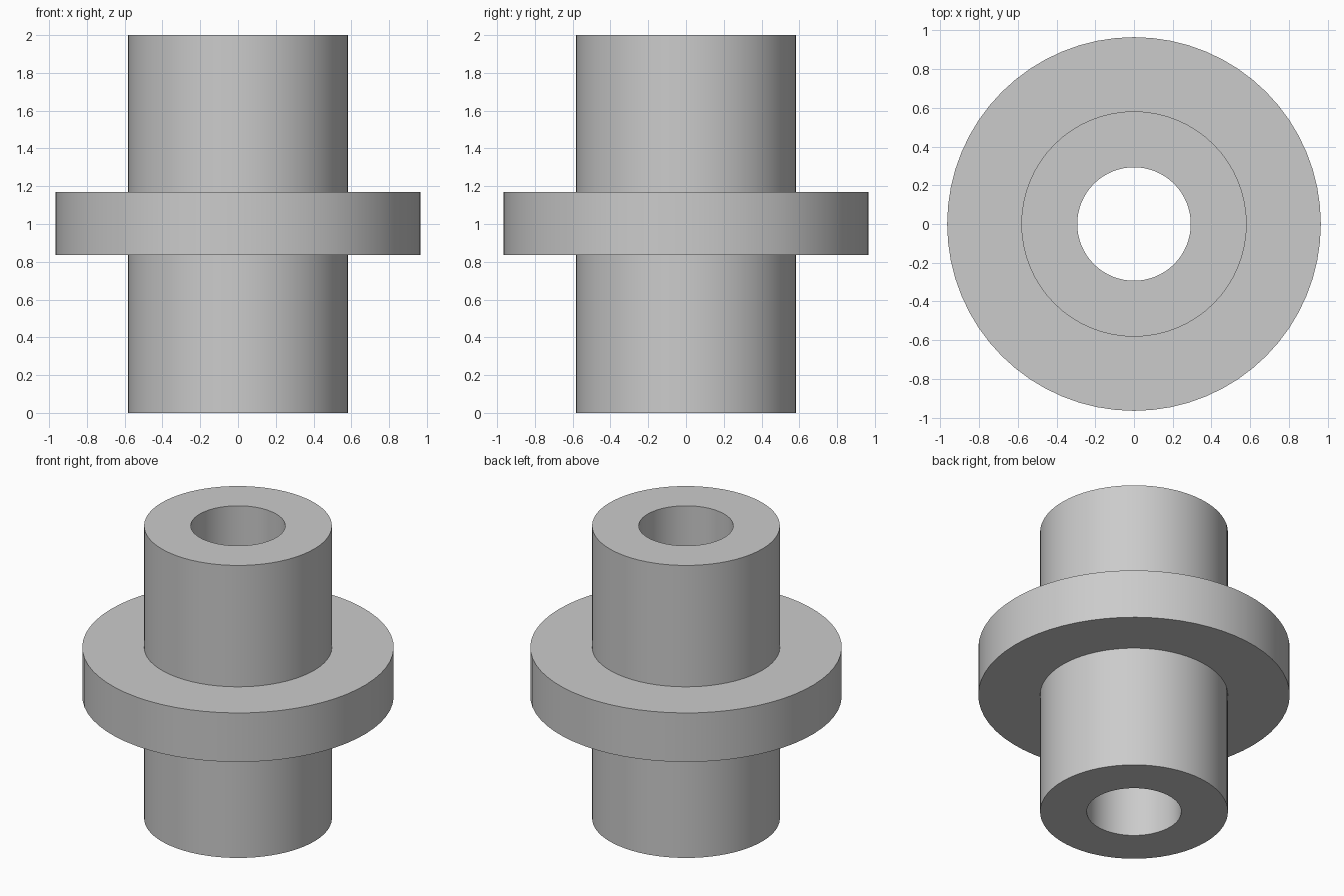
import bpy
import bmesh
import math

cube = bpy.data.objects.get("Cube")
if cube:
    bpy.data.objects.remove(cube, do_unlink=True)

SEGMENTS = 64
BORE, TUBE, FLANGE = 0.293, 0.582, 0.965
HEIGHT, FLANGE_LOW, FLANGE_HIGH = 2.0, 0.835, 1.17

# Plain grey for the whole part
grey = bpy.data.materials.new("plain grey")
grey.use_nodes = True
colour = (0.6, 0.6, 0.6, 1.0)
grey.diffuse_color = colour
grey.node_tree.nodes["Principled BSDF"].inputs["Base Color"].default_value = colour


def lathe(name, profile, material):
    """Revolve a closed (radius, height) profile around z."""
    bm = bmesh.new()
    verts = [bm.verts.new((r, 0, z)) for r, z in profile]
    edges = [bm.edges.new((a, b)) for a, b in zip(verts, verts[1:] + verts[:1])]
    bmesh.ops.spin(bm, geom=verts + edges, cent=(0, 0, 0), axis=(0, 0, 1),
                   angle=math.tau, steps=SEGMENTS, use_merge=True)
    bmesh.ops.remove_doubles(bm, verts=bm.verts, dist=1e-4)
    bmesh.ops.recalc_face_normals(bm, faces=bm.faces)
    mesh = bpy.data.meshes.new(name)
    bm.to_mesh(mesh)
    bm.free()
    mesh.materials.append(material)
    obj = bpy.data.objects.new(name, mesh)
    bpy.context.collection.objects.link(obj)
    bpy.ops.object.select_all(action="DESELECT")
    obj.select_set(True)
    bpy.context.view_layer.objects.active = obj
    bpy.ops.object.shade_smooth_by_angle(angle=math.radians(30))
    return obj


# Hollow sleeve with a collar around its middle
lathe("flanged_sleeve", [
    (BORE, 0), (TUBE, 0), (TUBE, FLANGE_LOW), (FLANGE, FLANGE_LOW),
    (FLANGE, FLANGE_HIGH), (TUBE, FLANGE_HIGH), (TUBE, HEIGHT), (BORE, HEIGHT),
], grey)
